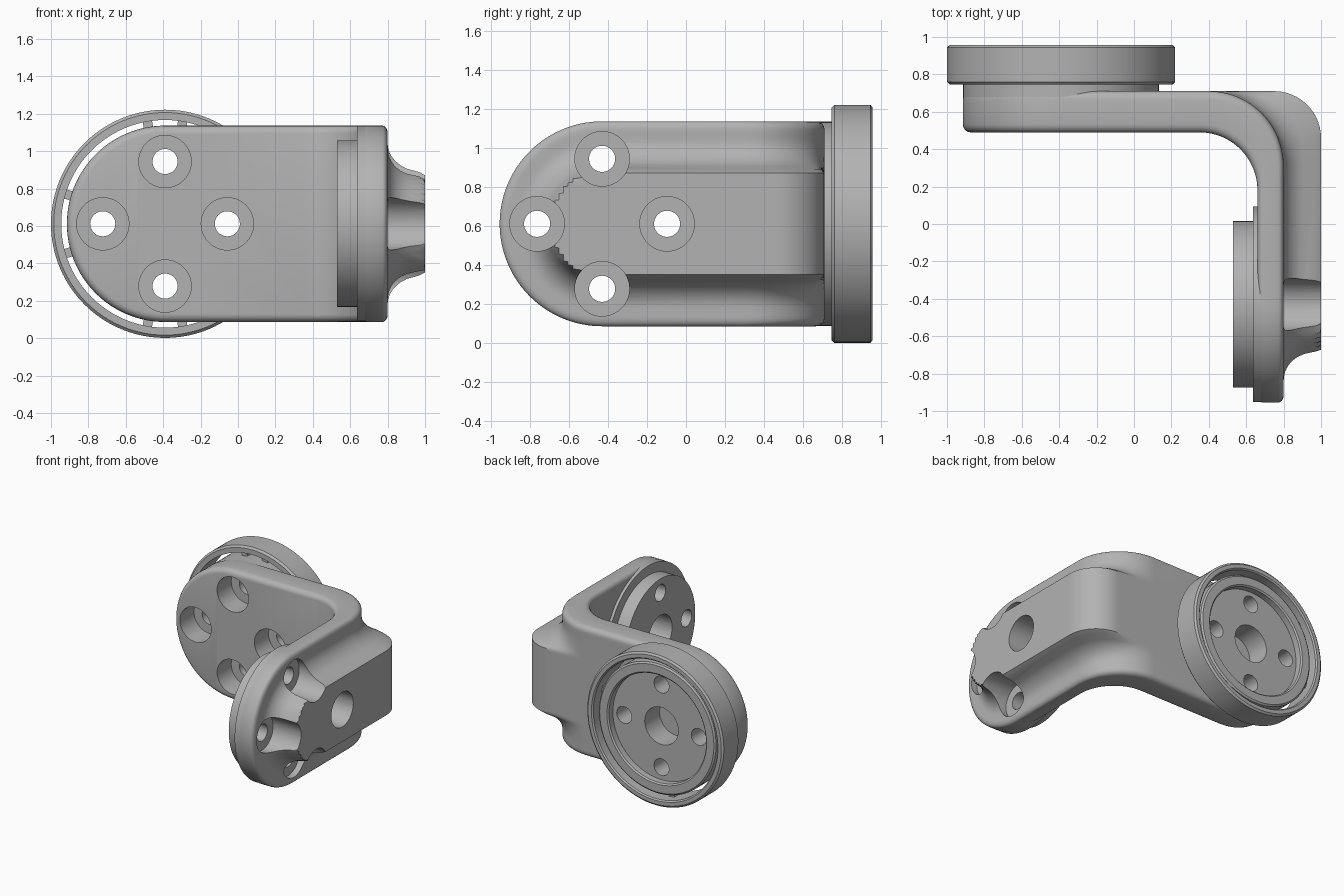
import bpy, bmesh
from math import sin, cos, pi, hypot, sqrt
from mathutils import Vector, Matrix

cube = bpy.data.objects.get("Cube")
if cube:
    bpy.data.objects.remove(cube)

grey = bpy.data.materials.new("plain grey")
grey.use_nodes = True
grey.diffuse_color = (0.45, 0.45, 0.45, 1)
grey.node_tree.nodes["Principled BSDF"].inputs["Base Color"].default_value = (0.45, 0.45, 0.45, 1)

ZC = 0.612            # height of every axis
AX, BY = -0.39, -0.43  # end centres of the rear and side arms
RAD = 0.525           # half width of the arms
BOLT = 0.333          # bolt circle radius


def finish(name, bm):
    bmesh.ops.remove_doubles(bm, verts=bm.verts, dist=0.00005)
    bmesh.ops.recalc_face_normals(bm, faces=bm.faces)
    mesh = bpy.data.meshes.new(name)
    bm.to_mesh(mesh)
    bm.free()
    mesh.materials.append(grey)
    ob = bpy.data.objects.new(name, mesh)
    bpy.context.collection.objects.link(ob)
    return ob


def lathe(bm, axis, centre, profile, closed=False, steps=64):
    """Revolve (radius, position) pairs about a line parallel to x or y."""
    rows = []
    for r, p in profile:
        row = []
        for i in range(steps):
            a = 2 * pi * i / steps
            u, v = centre[0] + r * cos(a), centre[1] + r * sin(a)
            row.append((u, p, v) if axis == "y" else (p, u, v))
        rows.append([bm.verts.new(c) for c in row] if r else [bm.verts.new(row[0])] * steps)
    pairs = list(zip(rows, rows[1:])) + ([(rows[-1], rows[0])] if closed else [])
    for a, b in pairs:
        for i in range(steps):
            j = (i + 1) % steps
            ring = list(dict.fromkeys((a[i], a[j], b[j], b[i])))
            if len(ring) > 2:
                bm.faces.new(ring)


# ---- L-shaped arm: a loft of sections along the bend ----
def rib_corner(v):
    """Outer path of the rib round the corner."""
    d = 0.893 * v
    if d < 0.35:
        return Vector((0.4 + d, 0.71))
    if d < 0.743:
        a = (d - 0.35) / 0.25
        return Vector((0.75 + 0.25 * sin(a), 0.46 + 0.25 * cos(a)))
    return Vector((1.0, 0.46 - (d - 0.743)))


def rib_height(d):
    """Flat top, then a concave fillet down to the plate."""
    u = min(max((d - 0.275) / 0.155, 0), 1)
    return 1 - sqrt(u * (2 - u))


def point(kind, a, rad, frac, depth, ribbed):
    width, t = rad, 0
    if kind == "rear":
        width, t = rad * cos(a), rad * sin(a)
        outer, inner = Vector((AX - t, 0.71)), Vector((AX - t, 0.49))
        top = outer
    elif kind == "bend":
        outer = Vector((0.4 + 0.4 * sin(a), 0.31 + 0.4 * cos(a)))
        inner = Vector((0.35 + 0.31 * sin(a), 0.18 + 0.31 * cos(a)))
        top = rib_corner(a / (pi / 2))
    else:
        width, t = rad * cos(a), rad * sin(a)
        outer, inner = Vector((0.8, BY - t)), Vector((0.66, BY - t))
        top = Vector((1.0, BY - t))
    h = frac * width
    p = outer.lerp(inner, depth)
    if ribbed:
        p = p.lerp(top, rib_height(hypot(h, t)))
    return (p.x, p.y, ZC + h)


N, COLS = 30, 56
stations = [("rear", pi / 2 * (1 - i / N)) for i in range(N + 1)]
stations += [("bend", pi / 2 * i / N) for i in range(N + 1)]
stations += [("side", pi / 2 * i / N) for i in range(N + 1)]
# rounded rim: (inset, depth) from the outer face to the inner one
quarter = [(1 - sin(k * pi / 8), 1 - cos(k * pi / 8)) for k in range(5)]
rim = [(0.04 * s, 0.2 * d) for s, d in quarter]
rim += [(s, 1 - d) for s, d in reversed(rim)]

bm = bmesh.new()
sections = []
for kind, a in stations:
    sec = [point(kind, a, RAD - 0.04, 2 * c / COLS - 1, 0, True) for c in range(COLS + 1)]
    sec += [point(kind, a, RAD - s, 1, d, False) for s, d in rim[1:]]
    sec += [point(kind, a, RAD - s, -1, d, False) for s, d in reversed(rim[1:])]
    sections.append([bm.verts.new(c) for c in sec])
for s0, s1 in zip(sections, sections[1:]):
    for i in range(len(s0)):
        j = (i + 1) % len(s0)
        bm.faces.new((s0[i], s0[j], s1[j], s1[i]))
arm = finish("bent_arm", bm)

# ---- rear cup and side disc ----
bm = bmesh.new()
lathe(bm, "y", (AX, ZC), [(0, 0.56), (0.523, 0.56), (0.523, 0.92), (0.51, 0.93),
                          (0.445, 0.93), (0.434, 0.92), (0.434, 0.87), (0, 0.87)], steps=96)
cup = finish("rear_cup", bm)

bm = bmesh.new()
lathe(bm, "x", (BY, ZC), [(0, 0.53), (0.445, 0.53), (0.445, 0.637), (0.523, 0.637),
                          (0.523, 0.73), (0, 0.73)], steps=96)
disc = finish("side_disc", bm)

# ---- loose ring around the cup, with small clips ----
bm = bmesh.new()
lathe(bm, "y", (AX, ZC), [(0.555, 0.745), (0.595, 0.745), (0.61, 0.76), (0.61, 0.945),
                          (0.595, 0.957), (0.565, 0.957), (0.555, 0.947)], True, 96)
ring = finish("rear_ring", bm)

bm = bmesh.new()
for base in (0, pi):
    for a in (0.29, 1.4, -0.29, -1.4):
        place = (Matrix.Translation((AX, 0.82, ZC)) @ Matrix.Rotation(base + a, 4, "Y")
                 @ Matrix.Translation((0.54, 0, 0)) @ Matrix.Diagonal((0.05, 0.1, 0.05, 1)))
        bmesh.ops.create_cube(bm, size=1, matrix=place)
clips = finish("ring_clips", bm)


# ---- bolt holes with counterbores, and blind centre holes ----
def drill(name, axis, centre, start, floor, end, blind):
    bm = bmesh.new()
    for du, dv in ((1, 0), (-1, 0), (0, 1), (0, -1)):
        spot = (centre + BOLT * du, ZC + BOLT * dv)
        lathe(bm, axis, spot, [(0, start), (0.14, start), (0.14, floor),
                               (0.067, floor), (0.067, end), (0, end)], steps=40)
    lathe(bm, axis, (centre, ZC), [(0, blind), (0.15, blind), (0.15, end), (0, end)], steps=40)
    ob = finish(name, bm)
    ob.hide_render = True
    return ob


rear_drill = drill("rear_drill", "y", AX, 0.4, 0.67, 1.1, 0.68)
side_drill = drill("side_drill", "x", BY, 1.1, 0.75, 0.4, 0.74)

for ob, tools in ((arm, (rear_drill, side_drill)), (cup, (rear_drill,)), (disc, (side_drill,))):
    bpy.context.view_layer.objects.active = ob
    for tool in tools:
        mod = ob.modifiers.new("holes", "BOOLEAN")
        mod.operation, mod.solver, mod.object = "DIFFERENCE", "EXACT", tool
        bpy.ops.object.modifier_apply(modifier=mod.name)
for tool in (rear_drill, side_drill):
    bpy.data.objects.remove(tool)

# ---- smooth shading with sharp edges kept ----
bpy.ops.object.select_all(action="DESELECT")
for ob in (arm, cup, disc, ring, clips):
    ob.select_set(True)
bpy.context.view_layer.objects.active = arm
bpy.ops.object.shade_smooth_by_angle(angle=0.6)
